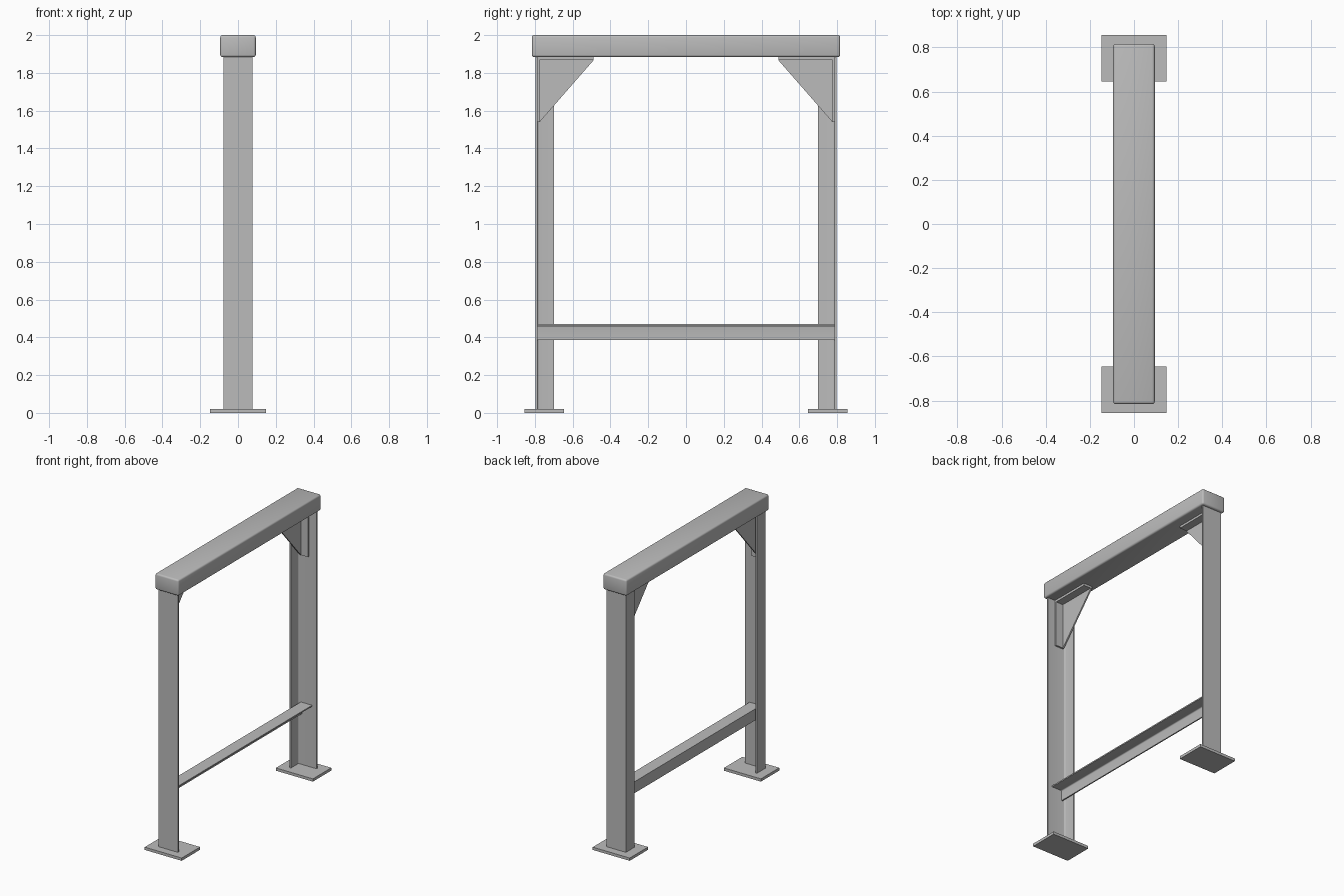
import bpy, bmesh, math
from mathutils import Vector

if "Cube" in bpy.data.objects:
    bpy.data.objects.remove(bpy.data.objects["Cube"])

steel = bpy.data.materials.new("grey steel")
steel.diffuse_color = (0.5, 0.5, 0.5, 1)
steel.use_nodes = True
steel.node_tree.nodes["Principled BSDF"].inputs["Base Color"].default_value = steel.diffuse_color


def finish(bm, name, smooth=True):
    bmesh.ops.recalc_face_normals(bm, faces=bm.faces)
    mesh = bpy.data.meshes.new(name)
    bm.to_mesh(mesh)
    bm.free()
    mesh.materials.append(steel)
    ob = bpy.data.objects.new(name, mesh)
    bpy.context.collection.objects.link(ob)
    if smooth:
        bpy.ops.object.select_all(action='DESELECT')
        ob.select_set(True)
        bpy.context.view_layer.objects.active = ob
        bpy.ops.object.shade_smooth_by_angle(angle=math.radians(35))
    return ob


def box(name, lo, hi, bevel=0.0):
    bm = bmesh.new()
    bmesh.ops.create_cube(bm, size=1)
    for v in bm.verts:
        v.co = [(a + b) / 2 + c * (b - a) for a, b, c in zip(lo, hi, v.co)]
    if bevel:
        bmesh.ops.bevel(bm, geom=bm.edges[:], offset=bevel, segments=3,
                        profile=0.5, affect='EDGES')
    return finish(bm, name)


def extrude(name, points, direction):
    """Close a planar outline and push it along a direction."""
    bm = bmesh.new()
    face = bm.faces.new([bm.verts.new(p) for p in points])
    ext = bmesh.ops.extrude_face_region(bm, geom=[face])
    moved = [g for g in ext["geom"] if isinstance(g, bmesh.types.BMVert)]
    bmesh.ops.translate(bm, verts=moved, vec=Vector(direction))
    return finish(bm, name)


def angle_profile(w, h, t, r):
    """L outline with its heel at the origin and a rounded inner corner."""
    fillet = [(t + r - r * math.sin(a), t + r - r * math.cos(a))
              for a in (math.pi / 2 * i / 4 for i in range(5))]
    return [(0, 0), (w, 0), (w, t)] + fillet + [(t, h), (0, h)]


for side, label in ((-1, "front"), (1, "back")):
    # Foot plate
    ya, yb = sorted((side * 0.645, side * 0.855))
    box(label + "_foot_plate", (-0.148, ya, 0), (0.148, yb, 0.02))

    # Angle-section leg, wide flange outward
    leg = [(-0.077 + u, side * (0.797 - v), 0)
           for u, v in angle_profile(0.154, 0.097, 0.01, 0.01)]
    extrude(label + "_leg", leg, (0, 0, 1.89))

    # Corner bracket: triangular web with two mounting flanges
    web = [(-0.05, side * y, z) for y, z in
           ((0.787, 1.875), (0.49, 1.875), (0.49, 1.866), (0.775, 1.54), (0.787, 1.54))]
    extrude(label + "_bracket_web", web, (0.01, 0, 0))
    ya, yb = sorted((side * 0.775, side * 0.787))
    box(label + "_bracket_side_flange", (-0.05, ya, 1.54), (0.018, yb, 1.875))
    ya, yb = sorted((side * 0.49, side * 0.787))
    box(label + "_bracket_top_flange", (-0.05, ya, 1.868), (0.018, yb, 1.885))

# Angle-section lower rail, heel at the upper left
rail = [(-0.048 + u, -0.788, 0.47 - v)
        for u, v in angle_profile(0.09, 0.083, 0.009, 0.008)]
extrude("lower_rail", rail, (0, 1.576, 0))

# Rounded top beam
box("top_beam", (-0.094, -0.816, 1.884), (0.094, 0.816, 2.0), bevel=0.012)
